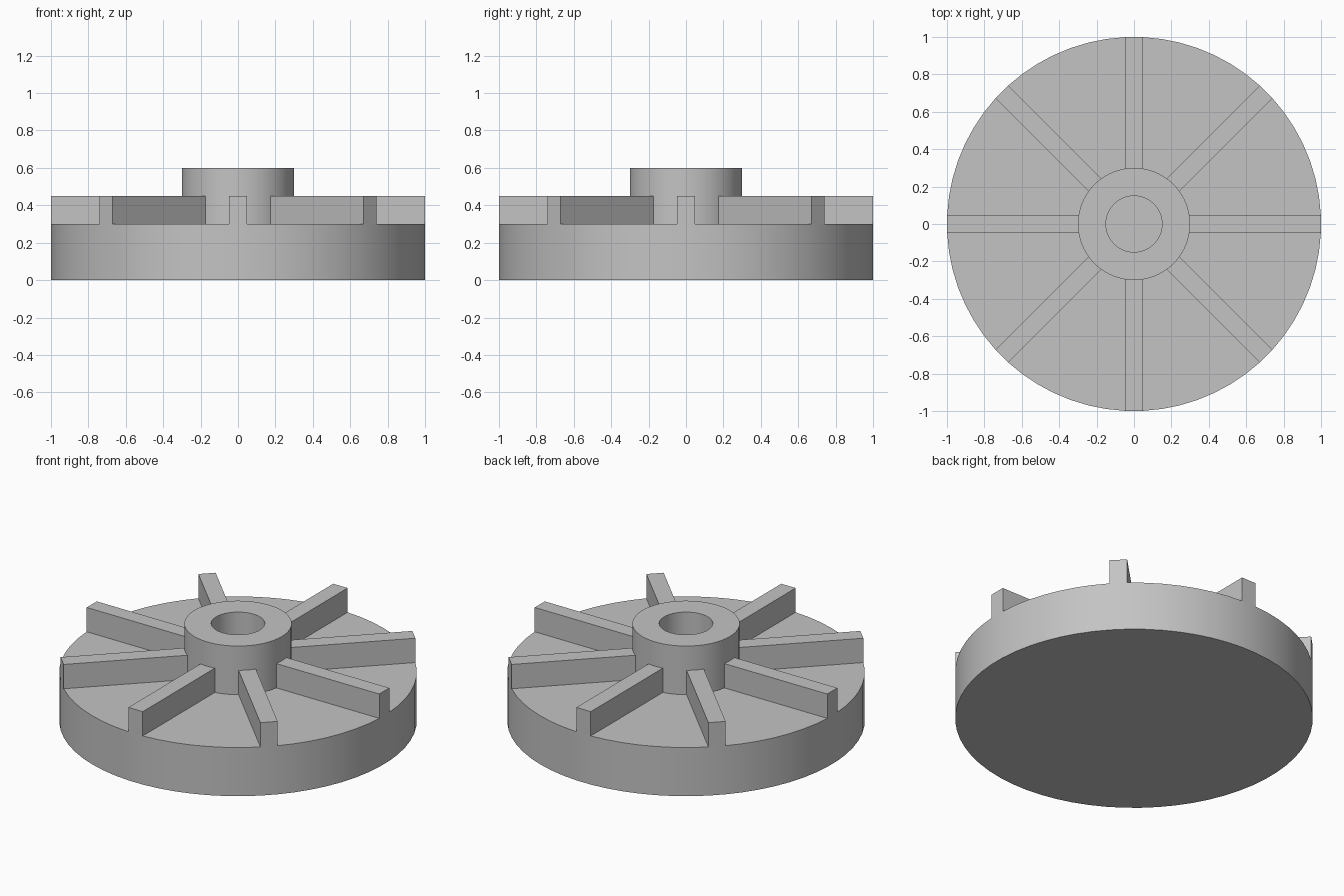
import bpy, bmesh, math
from mathutils import Matrix

SEGMENTS = 64
RIM_R, HUB_R, BORE_R = 1.0, 0.3, 0.15
DISC_TOP, BLADE_TOP, HUB_TOP = 0.3, 0.45, 0.6
BLADES = 8

cube = bpy.data.objects.get("Cube")
if cube:
    bpy.data.objects.remove(cube, do_unlink=True)

grey = bpy.data.materials.new("plain grey")
grey.use_nodes = True
colour = (0.55, 0.55, 0.55, 1)
grey.diffuse_color = colour
grey.node_tree.nodes["Principled BSDF"].inputs["Base Color"].default_value = colour


def finish(name, bm):
    """Turn a bmesh into a shaded object."""
    bmesh.ops.recalc_face_normals(bm, faces=bm.faces)
    mesh = bpy.data.meshes.new(name)
    bm.to_mesh(mesh)
    bm.free()
    mesh.materials.append(grey)
    obj = bpy.data.objects.new(name, mesh)
    bpy.context.collection.objects.link(obj)
    bpy.ops.object.select_all(action='DESELECT')
    obj.select_set(True)
    bpy.context.view_layer.objects.active = obj
    bpy.ops.object.shade_smooth_by_angle(angle=math.radians(30))
    return obj


def lathe(name, profile, closed):
    """Spin (radius, height) points; facets are centred on the blades."""
    bm = bmesh.new()
    rings = []
    for i in range(SEGMENTS):
        a = (i + 0.5) * math.tau / SEGMENTS
        rings.append([bm.verts.new((r * math.cos(a), r * math.sin(a), z))
                      for r, z in profile])
    steps = len(profile) if closed else len(profile) - 1
    for i in range(SEGMENTS):
        a, b = rings[i], rings[(i + 1) % SEGMENTS]
        for j in range(steps):
            k = (j + 1) % len(profile)
            bm.faces.new((a[j], b[j], b[k], a[k]))
    if not closed:
        for end in (0, -1):
            bm.faces.new([ring[end] for ring in rings])
    return finish(name, bm)


# Solid base disc
lathe("base_disc", [(RIM_R, 0), (RIM_R, DISC_TOP)], False)

# Hub with central bore
lathe("hub", [(HUB_R, DISC_TOP), (HUB_R, HUB_TOP),
              (BORE_R, HUB_TOP), (BORE_R, DISC_TOP)], True)

# Radial blades, each ending flush with one facet of the rim
half_step = math.pi / SEGMENTS
outer, half_width = RIM_R * math.cos(half_step), RIM_R * math.sin(half_step)
inner = HUB_R - 0.02
for n in range(BLADES):
    bm = bmesh.new()
    bmesh.ops.create_cube(bm, size=1)
    size = Matrix.Diagonal((outer - inner, 2 * half_width, BLADE_TOP - DISC_TOP, 1))
    place = Matrix.Translation(((outer + inner) / 2, 0, (BLADE_TOP + DISC_TOP) / 2))
    turn = Matrix.Rotation(n * math.tau / BLADES, 4, 'Z')
    bm.transform(turn @ place @ size)
    finish(f"blade_{n + 1}", bm)
